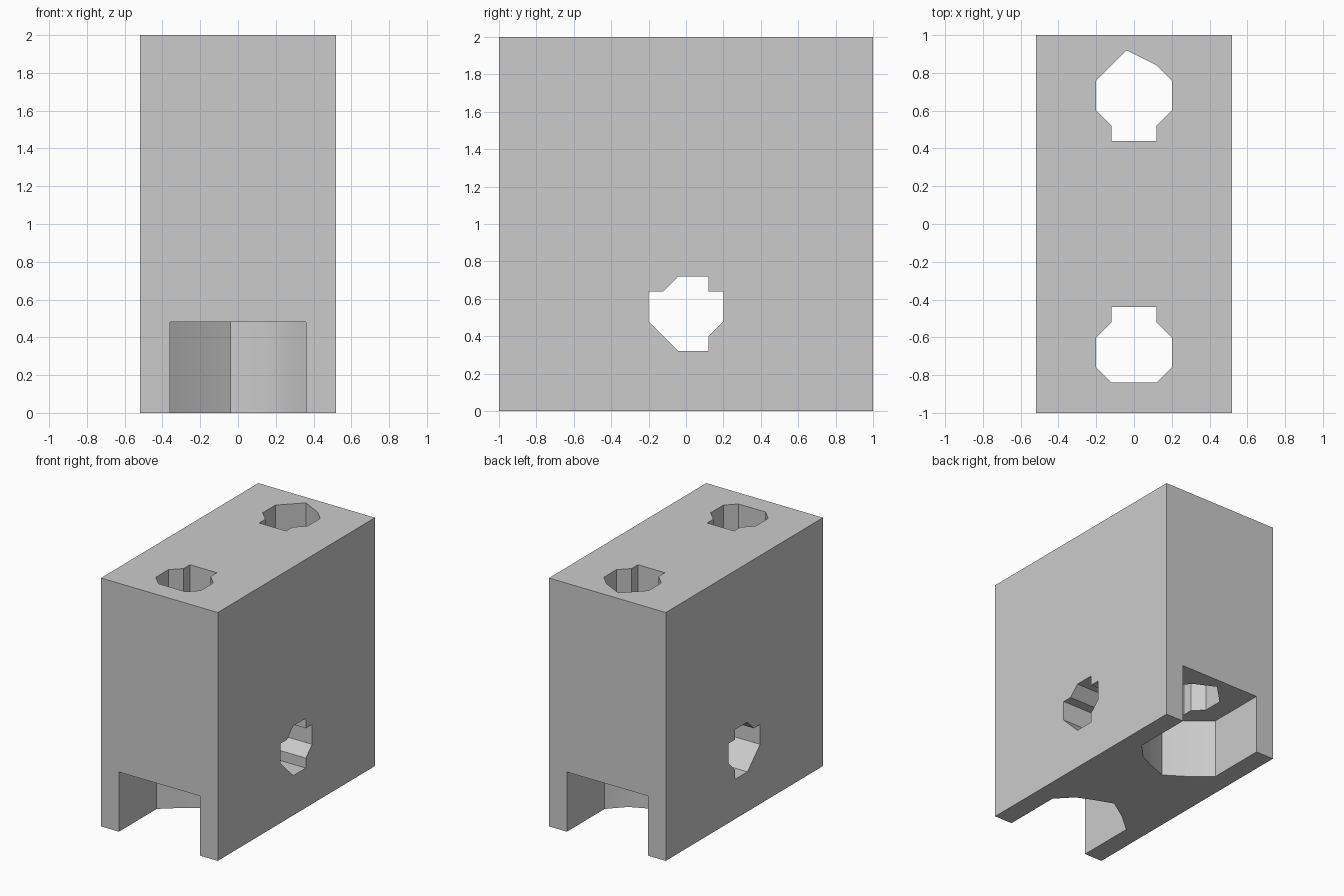
import bpy, bmesh, math
from mathutils import Vector

cube = bpy.data.objects.get("Cube")
if cube:
    bpy.data.objects.remove(cube, do_unlink=True)

grey = bpy.data.materials.new("light_grey")
grey.use_nodes = True
grey.diffuse_color = (0.6, 0.6, 0.6, 1)
grey.node_tree.nodes["Principled BSDF"].inputs["Base Color"].default_value = (0.6, 0.6, 0.6, 1)


def prism(name, points, push):
    """Extrude a closed outline of 3D points along a vector."""
    bm = bmesh.new()
    face = bm.faces.new([bm.verts.new(p) for p in points])
    result = bmesh.ops.extrude_face_region(bm, geom=[face])
    moved = [v for v in result["geom"] if isinstance(v, bmesh.types.BMVert)]
    bmesh.ops.translate(bm, verts=moved, vec=Vector(push))
    bmesh.ops.recalc_face_normals(bm, faces=bm.faces)
    mesh = bpy.data.meshes.new(name)
    bm.to_mesh(mesh)
    bm.free()
    mesh.materials.append(grey)
    obj = bpy.data.objects.new(name, mesh)
    bpy.context.collection.objects.link(obj)
    return obj


def upright(name, outline, z0, z1, flip=1):
    return prism(name, [(x, y * flip, z0) for x, y in outline], (0, 0, z1 - z0))


# Main block
block = upright("block", [(-.52, -1), (.52, -1), (.52, 1), (-.52, 1)], 0, 2)

# Round-ended slots at the foot of both ends
slot = [(.36, 1.1), (.36, .52), (.24, .395), (.12, .34), (-.04, .28),
        (-.2, .385), (-.36, .52), (-.36, 1.1)]
cutters = [upright("front_slot_cutter", slot, -.1, .48, -1),
           upright("back_slot_cutter", slot, -.1, .48)]

# Vertical holes from the top down into the slots
neck = [(-.2, .76), (-.2, .6), (-.12, .52), (-.12, .44),
        (.12, .44), (.12, .52), (.2, .6), (.2, .76), (.12, .84)]
cutters += [upright("front_hole_cutter", neck + [(-.12, .84)], .3, 2.1, -1),
            upright("back_hole_cutter", neck + [(-.04, .92)], .3, 2.1)]

# Cross hole from side to side
cross = [(-.04, .32), (.12, .32), (.12, .4), (.2, .48), (.2, .64), (.12, .64),
         (.12, .72), (-.04, .72), (-.12, .64), (-.2, .64), (-.2, .48)]
cutters.append(prism("cross_hole_cutter", [(-.7, y, z) for y, z in cross], (1.4, 0, 0)))

# Cut the block, then drop the cutters
for cutter in cutters:
    cutter.hide_render = True
    mod = block.modifiers.new(cutter.name, "BOOLEAN")
    mod.operation = "DIFFERENCE"
    mod.solver = "EXACT"
    mod.object = cutter
bpy.context.view_layer.update()
depsgraph = bpy.context.evaluated_depsgraph_get()
mesh = bpy.data.meshes.new_from_object(block.evaluated_get(depsgraph))
block.modifiers.clear()
block.data = mesh
for cutter in cutters:
    bpy.data.objects.remove(cutter, do_unlink=True)

# One material, soft slot ends, crisp edges
mesh.materials.clear()
mesh.materials.append(grey)
for poly in mesh.polygons:
    poly.material_index = 0
bpy.ops.object.select_all(action="DESELECT")
block.select_set(True)
bpy.context.view_layer.objects.active = block
bpy.ops.object.shade_smooth_by_angle(angle=math.radians(30))
